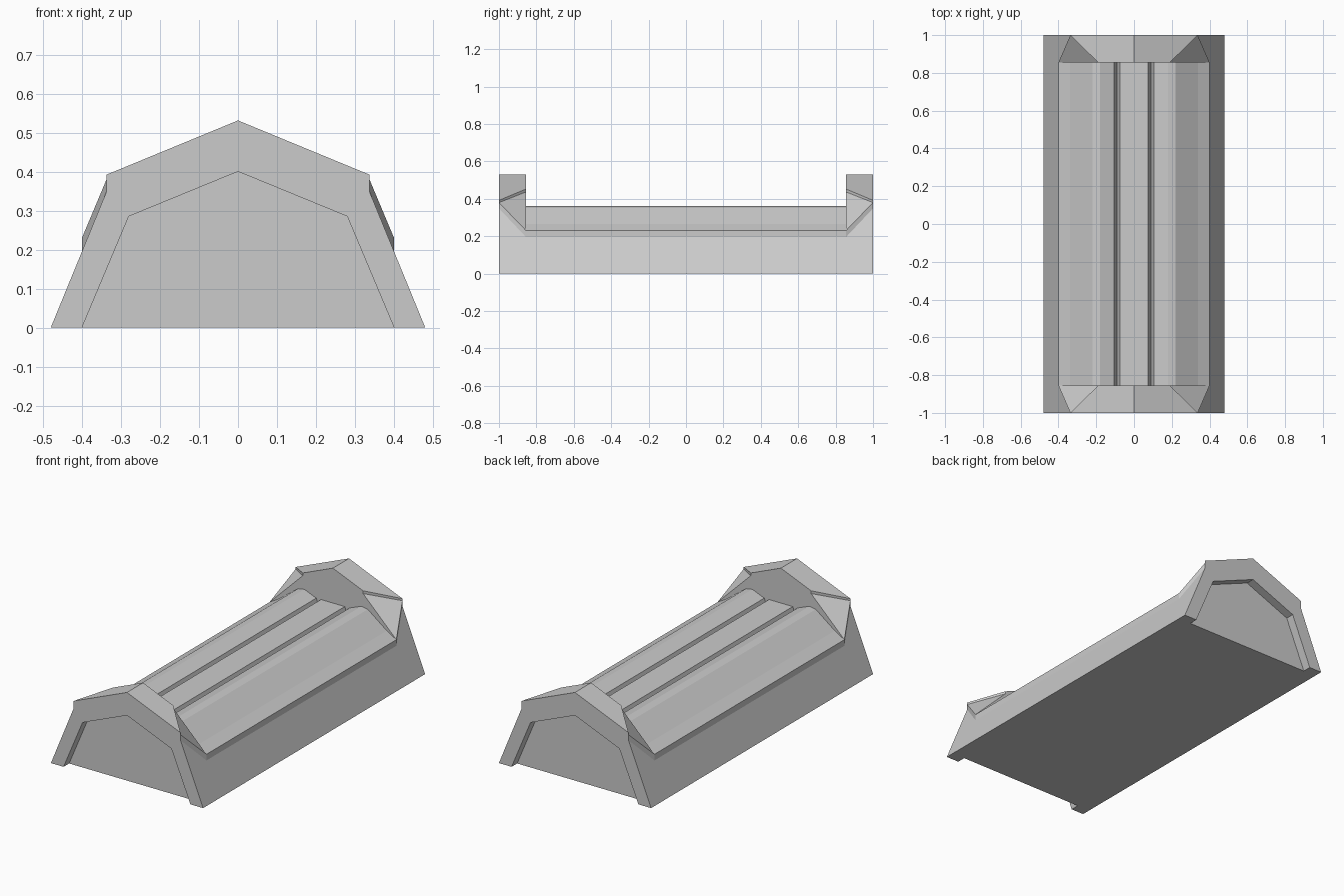
import bpy
import bmesh
from mathutils import Vector

cube = bpy.data.objects.get("Cube")
if cube:
    bpy.data.objects.remove(cube, do_unlink=True)

grey = bpy.data.materials.new("plain_grey")
grey.use_nodes = True
colour = (0.6, 0.6, 0.6, 1)
grey.diffuse_color = colour
grey.node_tree.nodes["Principled BSDF"].inputs["Base Color"].default_value = colour

END, INNER, PANEL = -1.0, -0.855, -0.95   # end face, inside of end cap, recessed panel


def finish(name, bm):
    bmesh.ops.remove_doubles(bm, verts=bm.verts, dist=0.0005)
    bmesh.ops.recalc_face_normals(bm, faces=bm.faces)
    bmesh.ops.dissolve_limit(bm, angle_limit=0.005, verts=bm.verts, edges=bm.edges)
    mesh = bpy.data.meshes.new(name)
    bm.to_mesh(mesh)
    bm.free()
    mesh.materials.append(grey)
    obj = bpy.data.objects.new(name, mesh)
    bpy.context.collection.objects.link(obj)
    return obj


def at(y, points):
    """Place (x, z) profile points at depth y."""
    return [Vector((x, y, z)) for x, z in points]


def strips(a, b):
    """Quads bridging two matching rows of points."""
    return [[a[i], a[i + 1], b[i + 1], b[i]] for i in range(len(a) - 1)]


def extrude(name, profile, mirror=False):
    """Bar running between the two end caps."""
    s = -1 if mirror else 1
    bm = bmesh.new()
    face = bm.faces.new([bm.verts.new((s * x, INNER, z)) for x, z in profile])
    out = bmesh.ops.extrude_face_region(bm, geom=[face])
    moved = [g for g in out["geom"] if isinstance(g, bmesh.types.BMVert)]
    bmesh.ops.translate(bm, verts=moved, vec=(0, -2 * INNER, 0))
    return finish(name, bm)


# Hull: one quarter, then reflected across both axes
foot, shoulder, lip, eave, ridge = (0.48, 0), (0.337, 0.349), (0.337, 0.38), (0.337, 0.392), (0, 0.531)
rail_low, rail_top, deck, deck_mid = (0.4, 0.195), (0.4, 0.23), (0.34, 0.265), (0, 0.265)
cut_low, cut_top = (0.19, 0.437), (0.19, 0.4526)
opening = [(0.4, 0), (0.28, 0.285), (0, 0.4)]

rail = [rail_low, rail_top, deck, deck_mid]
front = at(END, [foot, shoulder, lip, eave, ridge])
inner = at(INNER, [rail_low, rail_top, cut_low, cut_top, ridge])
rim, panel = at(END, opening), at(PANEL, opening)
faces = [
    # sloping side and its rail band
    [front[0], Vector((0.48, 0, 0)), Vector((0.4, 0, 0.195)), inner[0], front[1]],
    [front[1], inner[0], inner[1], front[2]],
    # corner facet, step under the roof, and roof
    [front[2], inner[1], inner[2]],
    [front[2], inner[2], inner[3], front[3]],
    [front[3], inner[3], inner[4], front[4]],
    # inside wall of the end cap
    at(INNER, [rail_top, cut_low, cut_top, ridge, deck_mid, deck]),
    # end rim and recessed panel
    front + rim[::-1],
    panel + [Vector((0, PANEL, 0))],
    # underside
    [front[0], Vector((0.48, 0, 0)), Vector((0, 0, 0)), Vector((0, PANEL, 0)), panel[0], rim[0]],
]
faces += strips(rim, panel) + strips(at(INNER, rail), at(0, rail))

bm = bmesh.new()
for sx in (1, -1):
    for sy in (1, -1):
        for face in faces:
            bm.faces.new([bm.verts.new((v.x * sx, v.y * sy, v.z)) for v in face])
finish("hull", bm)

# Long pods lying between the caps, separated by narrow grooves
side_pod = [(0.34, 0.24), (0.34, 0.265), (0.22, 0.355), (0.18, 0.362),
            (0.105, 0.332), (0.09, 0.29), (0.09, 0.24)]
extrude("left_pod", side_pod)
extrude("right_pod", side_pod, mirror=True)

half = [(0.09, 0.24), (0.09, 0.29), (0.075, 0.332)]
extrude("centre_pod", half + [(-x, z) for x, z in reversed(half)])
